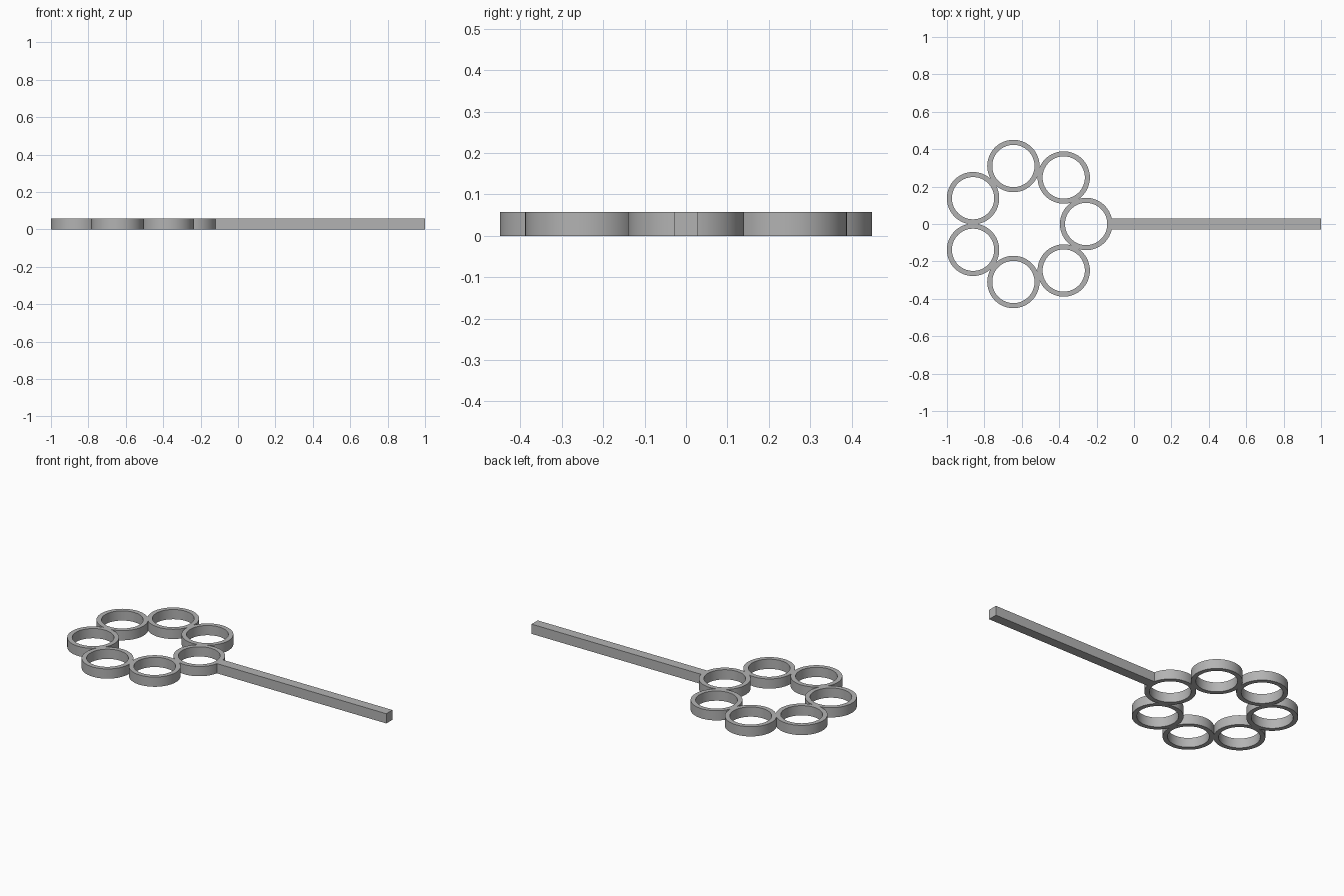
import bpy
import bmesh
from math import cos, sin, tau, radians

HEIGHT = 0.058
RING_COUNT = 7
SEGMENTS = 64
OUTER, INNER = 0.14, 0.113
CENTRE_X, SPREAD = -0.574, 0.318

cube = bpy.data.objects.get("Cube")
if cube:
    bpy.data.objects.remove(cube, do_unlink=True)

grey = bpy.data.materials.new("plain grey")
grey.use_nodes = True
colour = (0.45, 0.45, 0.45, 1)
grey.diffuse_color = colour
grey.node_tree.nodes["Principled BSDF"].inputs["Base Color"].default_value = colour


def add_object(name, bm, location):
    bmesh.ops.recalc_face_normals(bm, faces=bm.faces)
    mesh = bpy.data.meshes.new(name)
    bm.to_mesh(mesh)
    bm.free()
    mesh.materials.append(grey)
    obj = bpy.data.objects.new(name, mesh)
    obj.location = location
    bpy.context.collection.objects.link(obj)
    return obj


def add_ring(name, x, y):
    """Square-edged hoop: a rectangular section swept round a circle."""
    bm = bmesh.new()
    section = [(INNER, 0), (OUTER, 0), (OUTER, HEIGHT), (INNER, HEIGHT)]
    loops = []
    for i in range(SEGMENTS):
        a = tau * i / SEGMENTS
        loops.append([bm.verts.new((r * cos(a), r * sin(a), z)) for r, z in section])
    for i, loop in enumerate(loops):
        following = loops[(i + 1) % SEGMENTS]
        for j in range(4):
            k = (j + 1) % 4
            bm.faces.new((loop[j], following[j], following[k], loop[k]))
    return add_object(name, bm, (x, y, 0))


# Rings arranged in a circle, the first one meeting the handle
for n in range(RING_COUNT):
    angle = tau * n / RING_COUNT
    ring = add_ring(f"ring_{n + 1}", CENTRE_X + SPREAD * cos(angle), SPREAD * sin(angle))
    bpy.ops.object.select_all(action="DESELECT")
    ring.select_set(True)
    bpy.context.view_layer.objects.active = ring
    bpy.ops.object.shade_smooth_by_angle(angle=radians(30))

# Straight square handle, its inner end sunk into the ring wall
start, end = -0.125, 1.0
bm = bmesh.new()
bmesh.ops.create_cube(bm, size=1)
bmesh.ops.scale(bm, vec=(end - start, HEIGHT, HEIGHT), verts=bm.verts)
add_object("handle", bm, ((start + end) / 2, 0, HEIGHT / 2))
